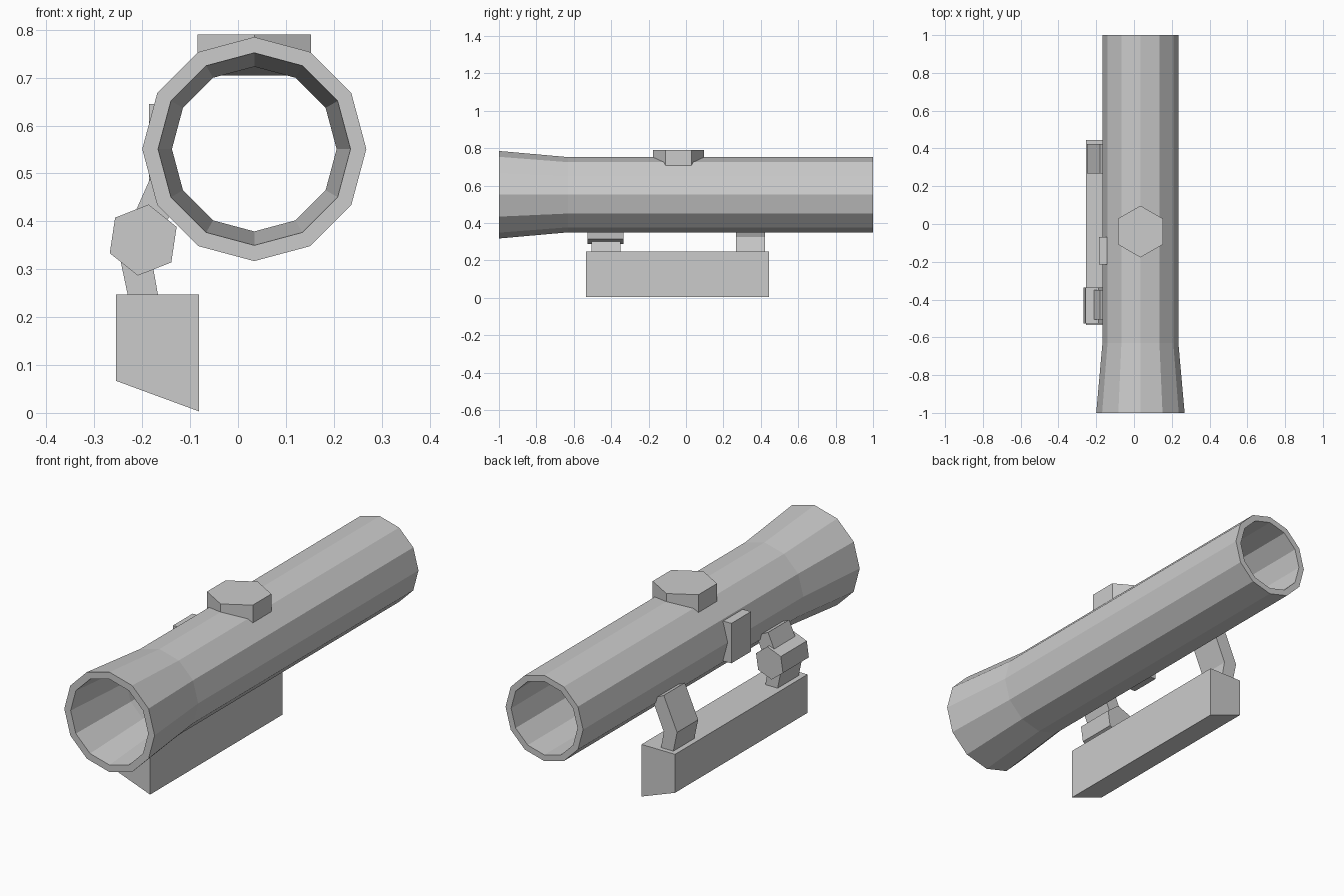
import bpy
from math import sin, cos, radians, tau

if "Cube" in bpy.data.objects:
    bpy.data.objects.remove(bpy.data.objects["Cube"])

grey = bpy.data.materials.new("plain grey")
grey.use_nodes = True
colour = (0.6, 0.6, 0.6, 1)
grey.diffuse_color = colour
grey.node_tree.nodes["Principled BSDF"].inputs["Base Color"].default_value = colour

CX, CZ = 0.034, 0.551   # tube axis


def add_part(name, verts, faces):
    mesh = bpy.data.meshes.new(name)
    mesh.from_pydata(verts, [], faces)
    mesh.materials.append(grey)
    obj = bpy.data.objects.new(name, mesh)
    bpy.context.collection.objects.link(obj)
    return obj


def prism(name, front, back):
    """Solid between two matching loops; front runs anticlockwise as seen from outside."""
    n = len(front)
    sides = [(i, i + n, (i + 1) % n + n, (i + 1) % n) for i in range(n)]
    caps = [tuple(range(n)), tuple(reversed(range(n, 2 * n)))]
    return add_part(name, front + back, sides + caps)


def extrude_y(name, profile, y0, y1):
    """Extrude an anticlockwise x-z profile along y."""
    return prism(name, [(x, y0, z) for x, z in profile],
                 [(x, y1, z) for x, z in profile])


def polygon(cx, cy, radius, sides, start=0):
    return [(cx + radius * cos(radians(start) + tau * i / sides),
             cy + radius * sin(radians(start) + tau * i / sides)) for i in range(sides)]


# Hollow twelve-sided tube, flared at the front: closed loop of (radius, y)
SIDES = 12
section = [(0.234, -1), (0.201, -0.63), (0.201, 1),
           (0.172, 1), (0.172, -0.63), (0.201, -1)]
rings = len(section)
verts = [(x, y, z) for r, y in section for x, z in polygon(CX, CZ, r, SIDES)]
faces = []
for k in range(rings):
    a, b = k * SIDES, (k + 1) % rings * SIDES
    for i in range(SIDES):
        j = (i + 1) % SIDES
        faces.append((a + i, b + i, b + j, a + j))
add_part("scope_tube", verts, faces)

# Hexagonal adjustment cap, its underside following the tube's curve
hexagon = polygon(CX, -0.04, 0.137, 6, 30)
prism("top_cap", [(x, y, 0.79) for x, y in hexagon],
      [(x, y, 0.733 - 0.24 * abs(x - CX)) for x, y in hexagon])

# Mounting rail with a sloping underside
extrude_y("mount_rail", [(-0.255, 0.067), (-0.081, 0.003),
                         (-0.081, 0.247), (-0.255, 0.247)], -0.535, 0.445)

# Two bent brackets joining the rail to the tube
bracket = [(-0.229, 0.24), (-0.166, 0.24), (-0.181, 0.325),
           (-0.12, 0.465), (-0.181, 0.495), (-0.25, 0.34)]
for name, y in (("front_bracket", -0.505), ("rear_bracket", 0.267)):
    extrude_y(name, bracket, y, y + 0.156)

# Hexagonal clamp nut around the front bracket
extrude_y("clamp_nut", polygon(-0.198, 0.361, 0.075, 6, 21.5), -0.527, -0.335)

# Small plate on the side of the tube
extrude_y("side_plate", [(-0.186, 0.458), (-0.144, 0.458),
                         (-0.144, 0.645), (-0.186, 0.645)], -0.215, -0.07)
